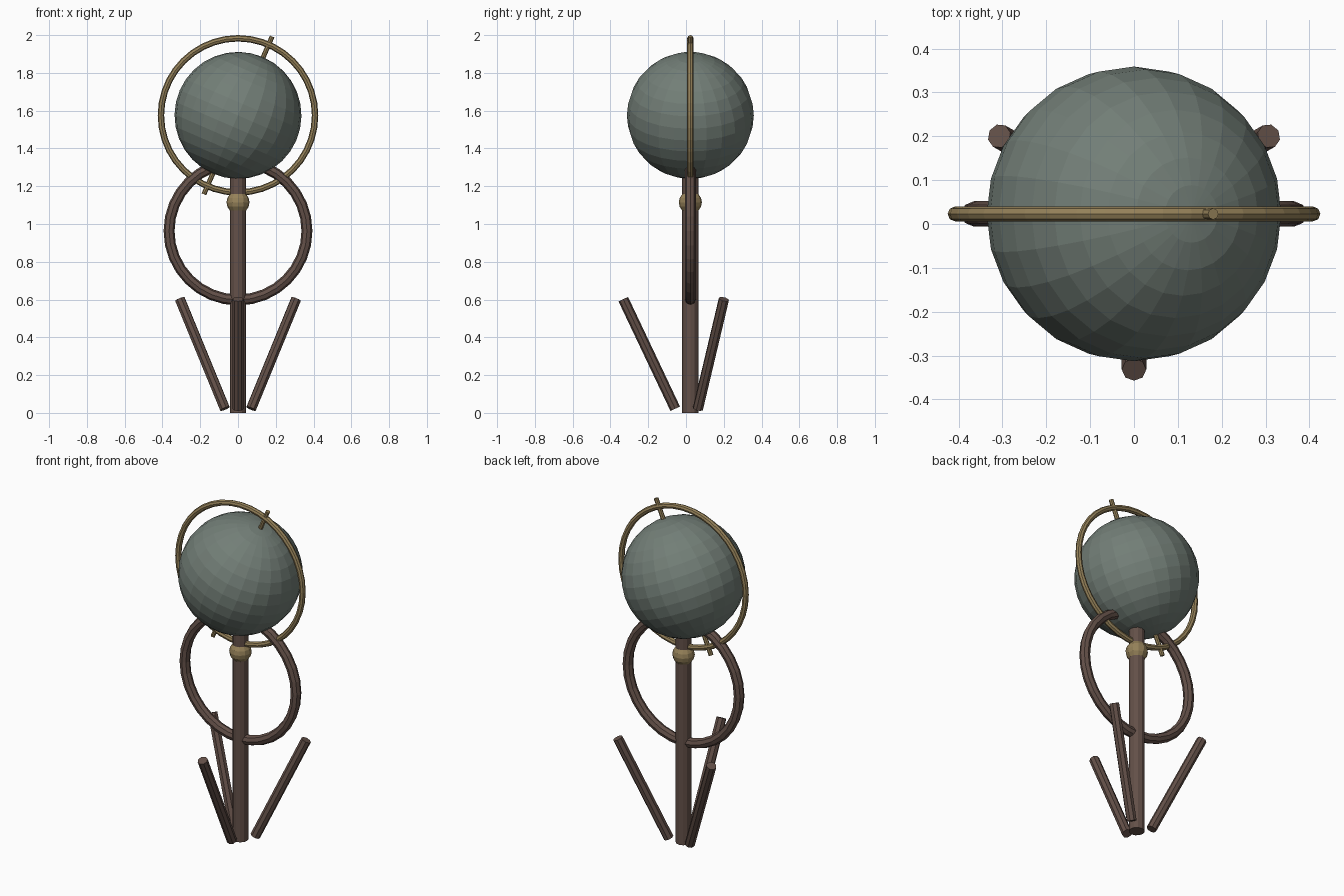
import bpy
from math import pi, radians, sin, cos
from mathutils import Vector

if "Cube" in bpy.data.objects:
    bpy.data.objects.remove(bpy.data.objects["Cube"])

CY = 0.023                                  # y of the stand's axis
TILT = radians(23.4)
CENTRE = Vector((0, CY, 1.575))             # globe centre


def material(name, rgb):
    m = bpy.data.materials.new(name)
    m.diffuse_color = (*rgb, 1)
    m.use_nodes = True
    m.node_tree.nodes["Principled BSDF"].inputs["Base Color"].default_value = m.diffuse_color
    return m


GREEN = material("globe_green", (0.17, 0.21, 0.185))
WOOD = material("dark_wood", (0.125, 0.08, 0.065))
BRASS = material("brass", (0.30, 0.22, 0.10))


def finish(name, mat):
    ob = bpy.context.object
    ob.name = name
    ob.data.materials.append(mat)
    return ob


def rod(name, a, b, radius, sides, mat):
    a, b = Vector(a), Vector(b)
    d = b - a
    bpy.ops.mesh.primitive_cylinder_add(vertices=sides, radius=radius, depth=d.length,
                                        location=(a + b) / 2,
                                        rotation=d.to_track_quat('Z', 'Y').to_euler())
    return finish(name, mat)


def ring(name, z, major, minor, segments, sides, mat):
    bpy.ops.mesh.primitive_torus_add(location=(0, CY, z), rotation=(pi / 2, 0, 0),
                                     major_radius=major, minor_radius=minor,
                                     major_segments=segments, minor_segments=sides)
    return finish(name, mat)


def ball(name, centre, radius, segments, rings, mat, tilt=0):
    bpy.ops.mesh.primitive_uv_sphere_add(segments=segments, ring_count=rings, radius=radius,
                                         location=centre, rotation=(0, tilt, 0))
    return finish(name, mat)


# Tilted globe with its axle and meridian ring
ball("globe", CENTRE, 0.336, 24, 16, GREEN, TILT)
axis = Vector((sin(TILT), 0, cos(TILT)))
rod("axle", CENTRE - axis * 0.455, CENTRE + axis * 0.455, 0.013, 8, BRASS)
ring("meridian_ring", 1.575, 0.408, 0.017, 40, 8, BRASS)

# Post, collar and lower hoop
rod("post", (0, CY, 0), (0, CY, 1.25), 0.043, 12, WOOD)
ball("collar", (0, CY, 1.115), 0.061, 12, 8, BRASS)
ring("lower_hoop", 0.963, 0.365, 0.029, 32, 8, WOOD)

# Three splayed legs
for i in range(3):
    t = -pi / 2 + i * 2 * pi / 3
    foot = Vector((0.08 * cos(t), CY + 0.08 * sin(t), 0.022))
    tip = Vector((0.355 * cos(t), CY + 0.355 * sin(t), 0.602))
    rod(f"leg_{i + 1}", foot, tip, 0.028, 8, WOOD)
